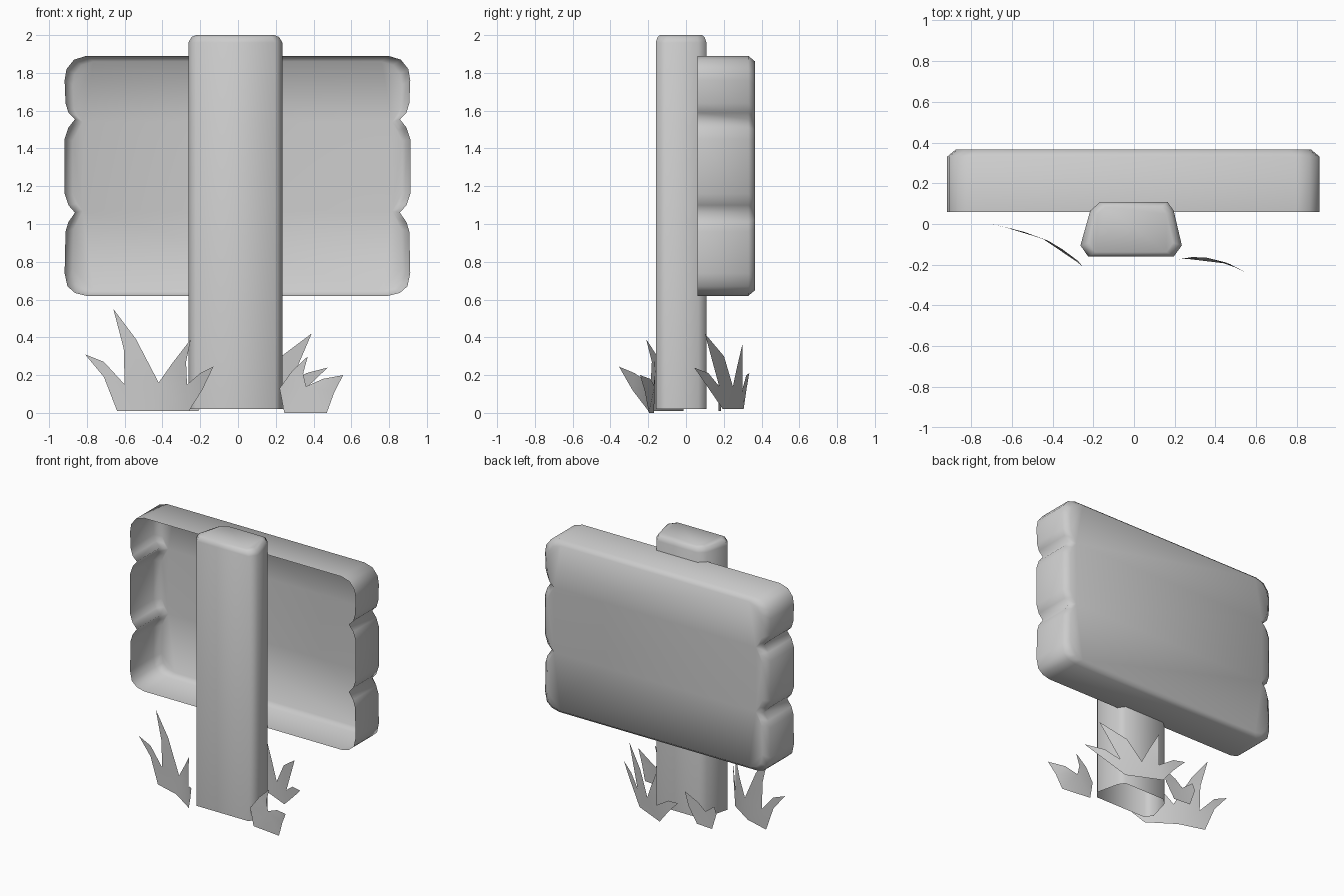
import bpy, bmesh

if "Cube" in bpy.data.objects:
    bpy.data.objects.remove(bpy.data.objects["Cube"])


def make_object(name, bm):
    for f in bm.faces:
        f.smooth = True
    mesh = bpy.data.meshes.new(name)
    bm.to_mesh(mesh)
    bm.free()
    obj = bpy.data.objects.new(name, mesh)
    bpy.context.collection.objects.link(obj)
    return obj


def loft(name, rings):
    """Skin closed rings of points; first ring stays open, last is capped."""
    bm = bmesh.new()
    loops = [[bm.verts.new(p) for p in ring] for ring in rings]
    for a, b in zip(loops, loops[1:]):
        n = len(a)
        for i in range(n):
            j = (i + 1) % n
            bm.faces.new((a[i], a[j], b[j], b[i]))
    cap = bm.faces.new(loops[-1])
    bmesh.ops.recalc_face_normals(bm, faces=bm.faces[:])
    bmesh.ops.triangulate(bm, faces=[cap])
    return make_object(name, bm)


def path_y(path, x):
    """Interpolate depth along a plan curve sorted by x."""
    for (x0, y0), (x1, y1) in zip(path, path[1:]):
        if x <= x1:
            break
    return y0 + (y1 - y0) * (x - x0) / (x1 - x0)


def grass(name, outline, path):
    """Leafy outline filled flat in x/z, then bent along a plan curve."""
    bm = bmesh.new()
    face = bm.faces.new([bm.verts.new((x, 0, z)) for x, z in outline])
    bm.normal_update()
    bmesh.ops.triangulate(bm, faces=[face])
    for v in bm.verts:
        v.co.y = path_y(path, v.co.x)
    return make_object(name, bm)


# Post: tapered section with bevelled corners and top
section = [(-.225, -.16), (.195, -.16), (.235, -.105), (.195, .065),
           (.165, .108), (-.167, .108), (-.215, .065), (-.263, -.105)]


def post_ring(z, s=1.0):
    cx, cy = -.015, -.03
    return [(cx + (x - cx) * s, cy + (y - cy) * s, z) for x, y in section]


loft("post", [post_ring(.02), post_ring(1.96), post_ring(1.99, .93), post_ring(2.0, .83)])

# Board: shell open to the front, three planks suggested by notched ends
half = [(.80, 1.89), (.865, 1.87), (.905, 1.82), (.915, 1.76), (.91, 1.64),
        (.895, 1.59), (.86, 1.555), (.895, 1.51), (.915, 1.45), (.915, 1.16),
        (.895, 1.10), (.86, 1.06), (.895, 1.01), (.91, .96), (.915, .74),
        (.90, .67), (.86, .635), (.80, .62)]
outline = half + [(-x, z) for x, z in reversed(half)]


def board_ring(y, s=1.0):
    return [(x * s - .003, y, 1.255 + (z - 1.255) * s) for x, z in outline]


loft("sign_board", [board_ring(.06), board_ring(.33), board_ring(.366, .953)])

# Grass tufts
grass("grass_front_left",
      [(-.64, .01), (-.71, .19), (-.81, .31), (-.71, .27), (-.60, .15), (-.605, .34),
       (-.66, .55), (-.54, .39), (-.42, .16), (-.35, .26), (-.25, .39), (-.275, .27),
       (-.27, .15), (-.20, .21), (-.13, .245), (-.19, .12), (-.26, .01), (-.45, .01)],
      [(-.81, .01), (-.70, 0), (-.55, -.035), (-.40, -.09), (-.28, -.175), (-.13, -.355)])

grass("grass_front_right",
      [(.245, .0), (.22, .13), (.285, .22), (.37, .30), (.345, .21), (.36, .14),
       (.45, .18), (.557, .20), (.51, .11), (.47, .0)],
      [(.21, -.175), (.30, -.16), (.40, -.17), (.48, -.20), (.56, -.245)])

grass("grass_back",
      [(.0, .02), (-.09, .13), (-.17, .21), (-.08, .20), (.03, .13), (.03, .25),
       (.03, .37), (.09, .25), (.14, .14), (.23, .30), (.39, .42), (.33, .28),
       (.27, .14), (.36, .21), (.475, .24), (.37, .14), (.24, .02)],
      [(-.17, .335), (.03, .30), (.20, .22), (.39, .10), (.48, .04)])

grass("grass_back_left",
      [(-.34, .01), (-.38, .13), (-.36, .18), (-.28, .12), (-.22, .17), (-.11, .22),
       (-.14, .12), (-.21, .01)],
      [(-.38, .19), (-.28, .175), (-.10, .17)])
